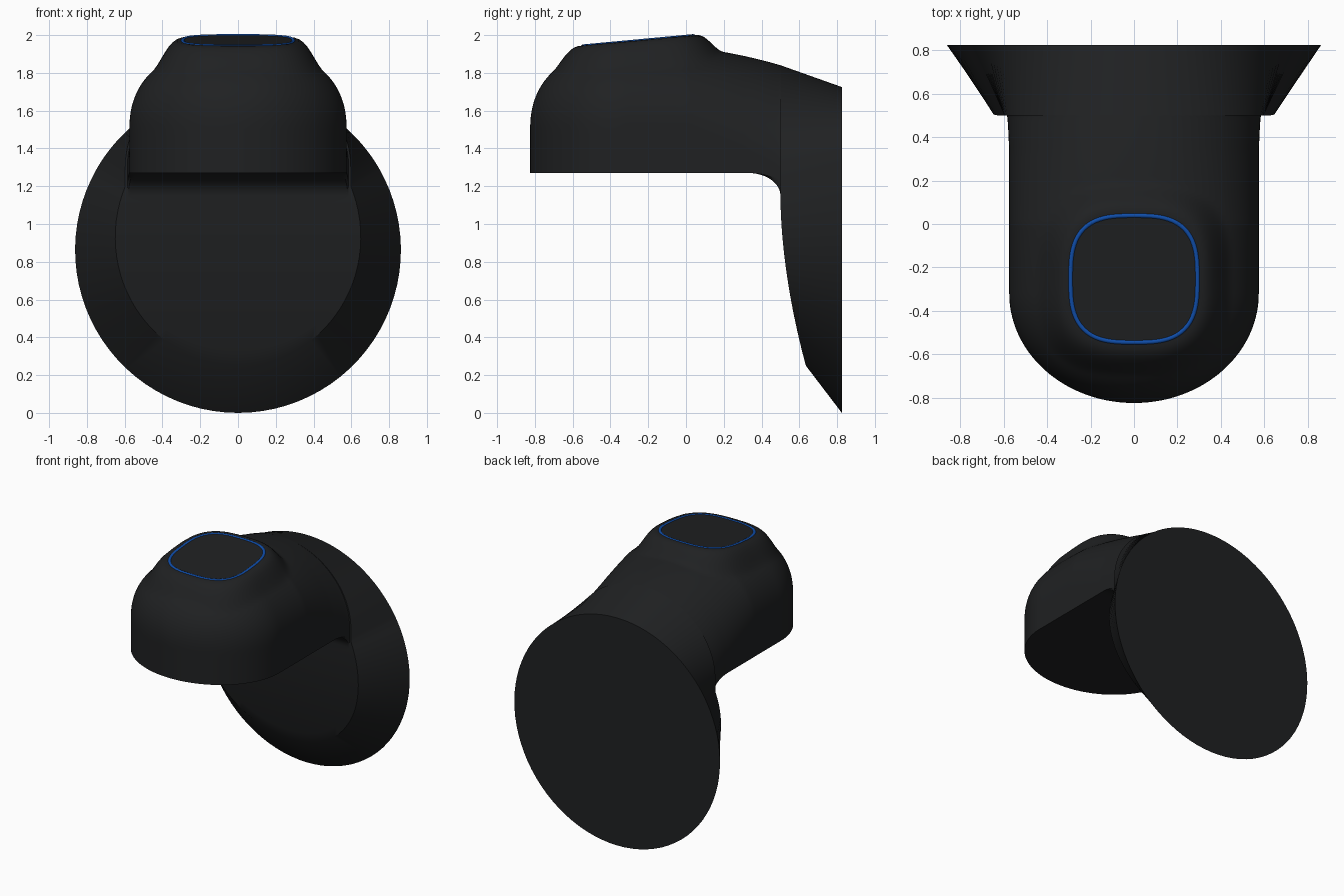
import bpy
import bmesh
from math import sin, cos, pi, radians, hypot

cube = bpy.data.objects.get("Cube")
if cube:
    bpy.data.objects.remove(cube)

UNDER = 1.27          # underside of the head
ARM_END = 0.33        # where the underside starts to curve down
BACK = 0.825
RADIUS = 0.8625       # wall disc, also its centre height
HALF = 0.575          # half width of the head
CAP_Y, CAP_R = -0.253, 0.292
CURVE, WALL, LOWER = 32, 6, 28


def material(name, color):
    mat = bpy.data.materials.new(name)
    mat.use_nodes = True
    mat.diffuse_color = color
    bsdf = mat.node_tree.nodes["Principled BSDF"]
    bsdf.inputs["Base Color"].default_value = color
    bsdf.inputs["Roughness"].default_value = 0.5
    return mat


def lerp(a, b, t):
    return a + (b - a) * t


def clamp(t):
    return max(0.0, min(1.0, t))


def cap_plane(y):
    return 1.972 + 0.093 * (y - CAP_Y)


def half_width(y):
    if y >= -0.32:
        return HALF
    return HALF * max(0, 1 - ((y + 0.32) / 0.505) ** 2) ** 0.5


def top_height(y):
    if y > -0.25:
        return 1.95 - 0.225 * ((y + 0.25) / 1.075) ** 2
    q = (-0.25 - y) / 0.575
    return 1.5 + 0.45 * max(0, 1 - q ** 2.3) ** (1 / 2.3)


def flatten_cap(x, y, z):
    # Raise the dome to the tilted round-cornered control surface
    r = (abs(x / 0.3) ** 3 + abs((y - CAP_Y) / 0.3) ** 3) ** (1 / 3)
    k = clamp((1.5 - r) / 0.47)
    return lerp(z, cap_plane(y), k * k * (3 - 2 * k))


def upper_half(y, w, bottom):
    # Top centre, over the shoulder, down the side wall to the lower corner
    back = clamp(y / 0.5)
    edge, power = lerp(1.5, 1.3, back), lerp(2.3, 2.0, back)
    top = top_height(y)
    pts = []
    for i in range(CURVE + 1):
        a = i / CURVE * pi / 2
        x = w * sin(a) ** (2 / power)
        z = edge + (top - edge) * max(0, cos(a)) ** (2 / power)
        pts.append((x, y, flatten_cap(x, y, z)))
    pts += [(w, y, lerp(edge, bottom, i / WALL)) for i in range(1, WALL + 1)]
    return pts


def head_section(y):
    w = half_width(y)
    return upper_half(y, w, UNDER) + [
        (w * (1 - j / LOWER), y, UNDER) for j in range(1, LOWER + 1)]


def plate_section(s):
    # Upper points follow the arm, lower points run down the mounting plate
    turn = min(1, 2 * s) * pi / 2
    y = ARM_END + 0.17 * sin(turn)
    pts = upper_half(y, lerp(HALF, 0.597, s), UNDER - 0.07 * (1 - cos(turn)))
    for j in range(1, LOWER + 1):
        v = j / LOWER
        a = radians(lerp(23.4, -90, v))
        end_x, end_z = 0.65 * cos(a), 0.93 + 0.68 * sin(a)
        depth = min(0.12, UNDER - end_z)
        z = UNDER - depth * (1 - cos(turn))
        py = y
        if s > 0.5:
            z = lerp(UNDER - depth, end_z, 2 * s - 1)
            py = 0.5 + 0.14 * max(0, (1.15 - z) / 0.92) ** 1.8
        pts.append((lerp(HALF * (1 - v), end_x, s), py, z))
    return pts


def disc_section(pts):
    out = []
    for x, y, z in pts:
        d = hypot(x, z - RADIUS)
        out.append((x * RADIUS / d, BACK, RADIUS + (z - RADIUS) * RADIUS / d))
    return out


# Body: one loft from the rounded nose to the wall disc
sections = [head_section(-0.32 - 0.505 * cos(i / 36 * pi / 2)) for i in range(37)]
sections += [head_section(lerp(-0.32, ARM_END, i / 36)) for i in range(1, 37)]
sections += [plate_section(i / 24) for i in range(1, 25)]
sections.append(disc_section(sections[-1]))

bm = bmesh.new()
rings = []
for half in sections:
    full = half + [(-x, y, z) for x, y, z in half[-2:0:-1]]
    rings.append([bm.verts.new(p) for p in full])
for a, b in zip(rings, rings[1:]):
    for i in range(len(a)):
        j = (i + 1) % len(a)
        bm.faces.new((a[i], a[j], b[j], b[i]))
bm.faces.new(rings[-1])
bmesh.ops.remove_doubles(bm, verts=bm.verts, dist=0.0002)
bmesh.ops.recalc_face_normals(bm, faces=bm.faces)
mesh = bpy.data.meshes.new("body")
bm.to_mesh(mesh)
bm.free()
body = bpy.data.objects.new("body", mesh)
bpy.context.collection.objects.link(body)
mesh.materials.append(material("black_plastic", (0.014, 0.015, 0.016, 1)))

# Blue ring around the control surface
curve = bpy.data.curves.new("light_ring", "CURVE")
curve.dimensions = "3D"
curve.bevel_depth = 0.012
curve.bevel_resolution = 2
spline = curve.splines.new("POLY")
COUNT = 96
spline.points.add(COUNT - 1)
for i, point in enumerate(spline.points):
    a = 2 * pi * i / COUNT
    r = CAP_R / (abs(cos(a)) ** 3 + abs(sin(a)) ** 3) ** (1 / 3)
    y = CAP_Y + r * sin(a)
    point.co = (r * cos(a), y, cap_plane(y) - 0.006, 1)
spline.use_cyclic_u = True
ring = bpy.data.objects.new("light_ring", curve)
bpy.context.collection.objects.link(ring)
curve.materials.append(material("blue_light", (0.005, 0.075, 0.4, 1)))

bpy.ops.object.select_all(action="DESELECT")
body.select_set(True)
bpy.context.view_layer.objects.active = body
bpy.ops.object.shade_smooth_by_angle(angle=radians(32))
